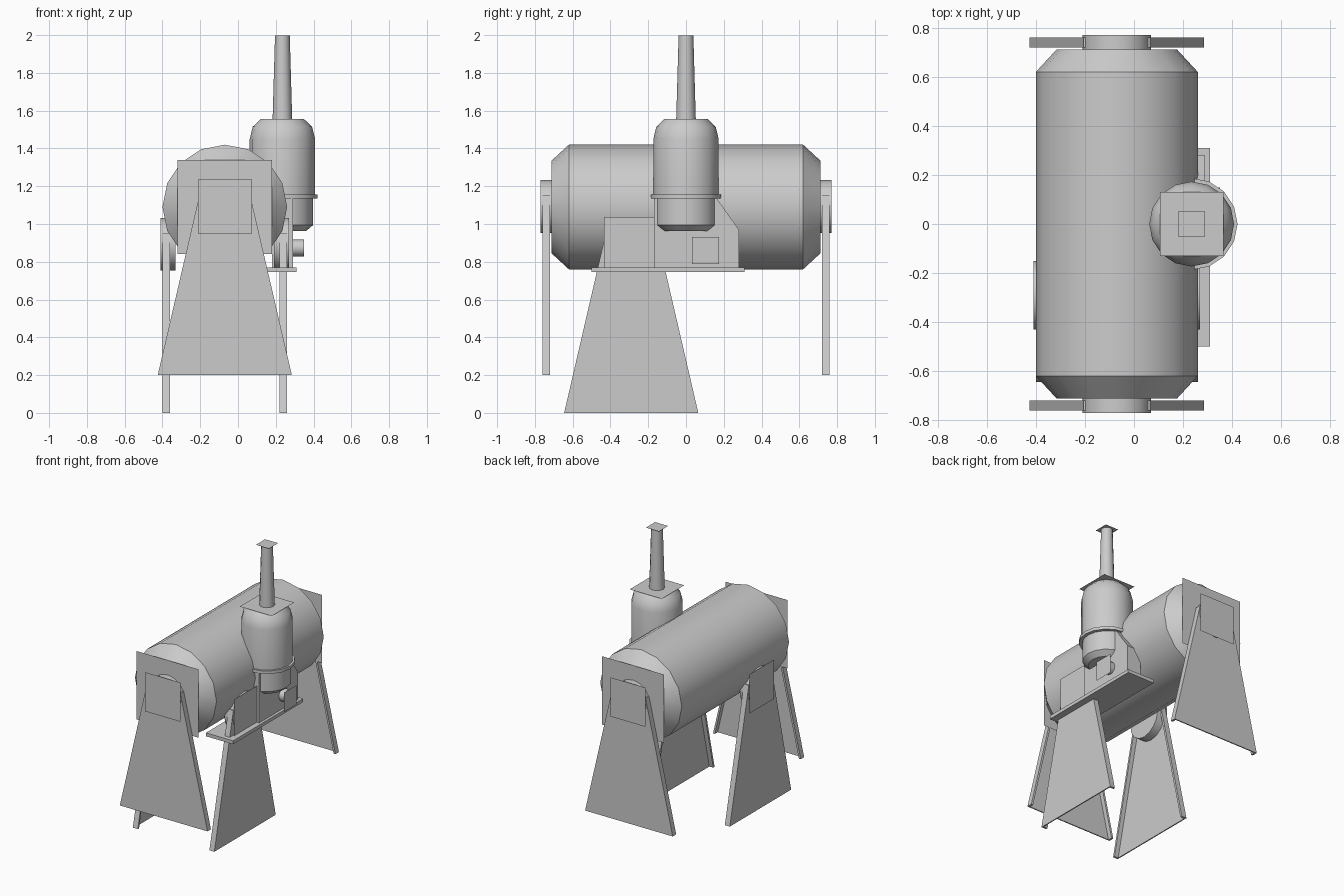
import bpy, bmesh
from math import pi, sin, cos
from mathutils import Matrix

if "Cube" in bpy.data.objects:
    bpy.data.objects.remove(bpy.data.objects["Cube"])


def make(name, verts, faces, matrix=Matrix(), smooth=False):
    me = bpy.data.meshes.new(name)
    me.from_pydata(verts, [], faces)
    bm = bmesh.new()
    bm.from_mesh(me)
    bmesh.ops.recalc_face_normals(bm, faces=bm.faces)
    bm.to_mesh(me)
    bm.free()
    me.transform(matrix)
    ob = bpy.data.objects.new(name, me)
    bpy.context.collection.objects.link(ob)
    if smooth:
        bpy.ops.object.select_all(action='DESELECT')
        ob.select_set(True)
        bpy.context.view_layer.objects.active = ob
        bpy.ops.object.shade_smooth_by_angle(angle=0.6)
    return ob


def lathe(name, profile, n, matrix):
    """Spin (radius, z) points round local z, with closed ends."""
    verts = [(r * cos(2 * pi * i / n), r * sin(2 * pi * i / n), z)
             for r, z in profile for i in range(n)]
    faces = [(k * n + i, k * n + (i + 1) % n, (k + 1) * n + (i + 1) % n, (k + 1) * n + i)
             for k in range(len(profile) - 1) for i in range(n)]
    faces += [tuple(range(n)), tuple(range(len(verts) - n, len(verts)))]
    return make(name, verts, faces, matrix, True)


def prism(name, outline, y0, y1, matrix=Matrix()):
    """Extrude an (x, z) outline from y0 to y1."""
    n = len(outline)
    verts = [(x, y, z) for y in (y0, y1) for x, z in outline]
    faces = [(i, (i + 1) % n, n + (i + 1) % n, n + i) for i in range(n)]
    faces += [tuple(range(n)), tuple(range(n, 2 * n))]
    return make(name, verts, faces, matrix)


def square(name, half, matrix):
    h = half
    return make(name, [(-h, -h, 0), (h, -h, 0), (h, h, 0), (-h, h, 0)], [(0, 1, 2, 3)], matrix)


T = Matrix.Translation
to_front = Matrix.Rotation(pi / 2, 4, 'X')      # local z points to -y
to_right = Matrix.Rotation(pi / 2, 4, 'Y')      # local z points to +x

# Horizontal tank with square end plates
lathe("tank", [(0.245, -0.712), (0.33, -0.62), (0.33, 0.62), (0.245, 0.712)], 16,
      T((-0.07, 0, 1.09)) @ to_front)
for side, y in (("front", -0.714), ("back", 0.714)):
    square(side + "_end_plate", 0.25, T((-0.07, y, 1.09)) @ to_front)


# Supports: folded tapered leg, round hub and square hub cover
def support(name, x, y, z, angle):
    m = T((x, y, z)) @ Matrix.Rotation(angle, 4, 'Z')
    b, t, h, w = 0.355, 0.135, 0.95, 0.015
    prism(name + "_leg_plate", [(-b, 0), (b, 0), (t, h), (-t, h)], -0.05, -0.042, m)
    for s, tag in ((-1, "left"), (1, "right")):
        prism(f"{name}_leg_{tag}_flange",
              [(s * b, 0), (s * t, h), (s * (t - w), h), (s * (b - w), 0)], -0.05, -0.01, m)
    lathe(name + "_hub", [(0.14, -0.02), (0.14, 0.06)], 16, m @ T((0, 0, 0.893)) @ to_front)
    square(name + "_hub_cover", 0.143, m @ T((0, -0.061, 0.893)) @ to_front)


support("front", -0.07, -0.71, 0.2, 0)
support("back", -0.07, 0.71, 0.2, pi)
support("right", 0.21, -0.29, 0, pi / 2)
support("left", -0.35, -0.29, 0, -pi / 2)

# Side shelf and pump housing
prism("shelf", [(0.09, 0.745), (0.31, 0.745), (0.31, 0.77), (0.09, 0.77)], -0.50, 0.31)
prism("housing", [(-0.17, 0.77), (0.28, 0.77), (0.28, 0.97), (0.16, 1.14), (-0.17, 1.14)],
      -0.29, -0.18, Matrix.Rotation(pi / 2, 4, 'Z'))
lathe("outlet", [(0.045, 0.28), (0.045, 0.35)], 12, T((0, 0.103, 0.873)) @ to_right)
square("outlet_cover", 0.071, T((0.351, 0.103, 0.86)) @ to_right)

# Upright vessel with flange, top plate and stack
c = T((0.235, 0, 0))
lathe("vessel_base", [(0.125, 0.962), (0.163, 0.995), (0.163, 1.14)], 16, c)
lathe("vessel_flange", [(0.187, 1.135), (0.187, 1.157)], 16, c)
lathe("vessel", [(0.173, 1.15), (0.173, 1.45), (0.157, 1.515), (0.115, 1.555)], 16, c)
square("vessel_top_plate", 0.13, c @ T((0, 0, 1.557)))
lathe("stack", [(0.052, 1.55), (0.039, 1.999)], 12, c)
square("stack_cap", 0.053, c @ T((0, 0, 2.0)))
